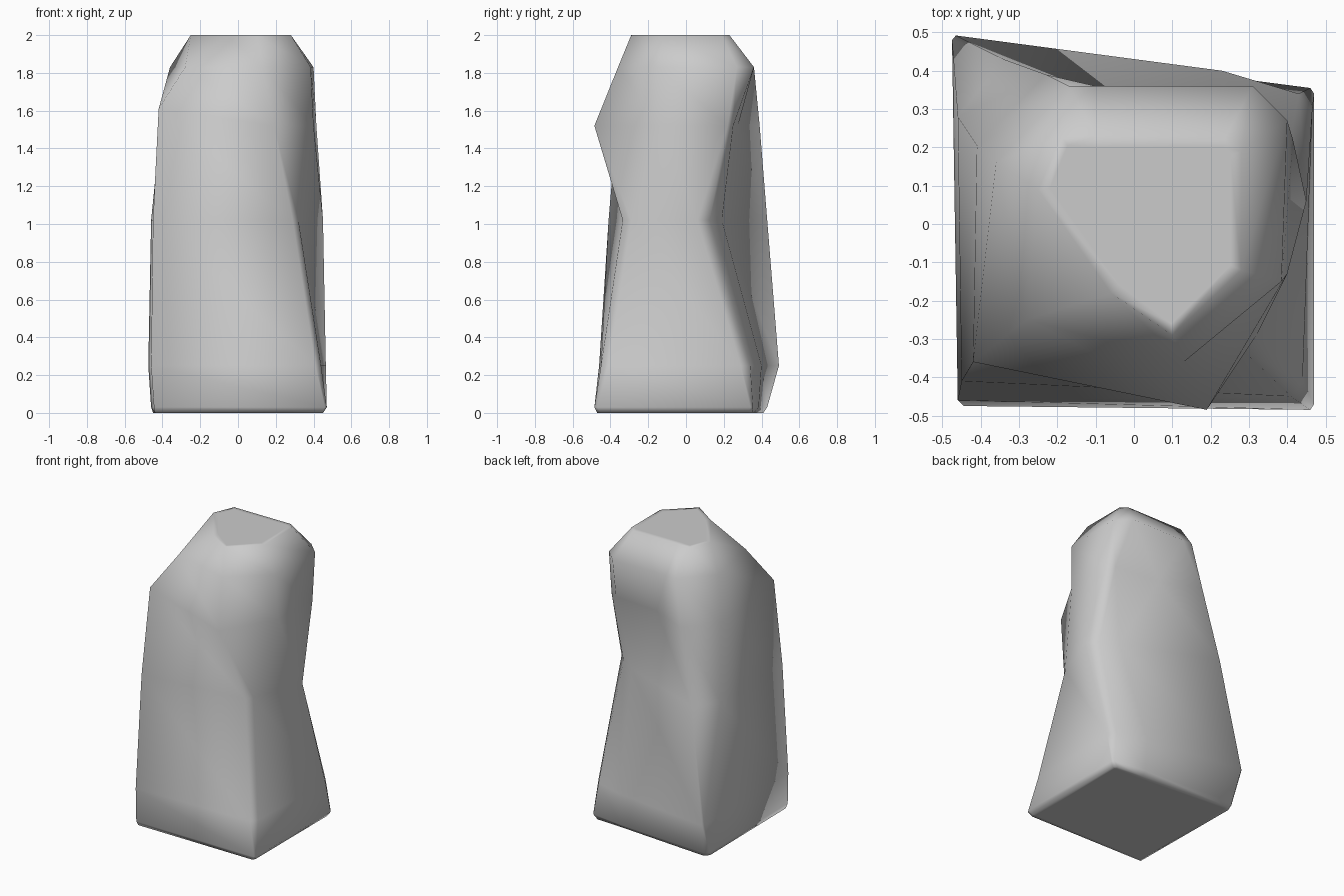
import bpy
import bmesh

cube = bpy.data.objects.get("Cube")
if cube:
    bpy.data.objects.remove(cube, do_unlink=True)

# One plain stone colour
stone = bpy.data.materials.new("grey stone")
stone.use_nodes = True
grey = (0.6, 0.6, 0.6, 1)
stone.diffuse_color = grey
shader = next(n for n in stone.node_tree.nodes if n.type == "BSDF_PRINCIPLED")
shader.inputs["Base Color"].default_value = grey
shader.inputs["Roughness"].default_value = 0.9

# Cross-sections by height, counter-clockwise: front-left corner, front-right pair,
# back-right pair, back crease, back-left pair
sections = [
    (0.0, [(-.44, -.46), (.44, -.47), (.45, -.45), (.45, .33), (.43, .35), (.23, .36), (-.42, .41), (-.45, .38)]),
    (0.03, [(-.445, -.475), (.46, -.485), (.47, -.47), (.47, .34), (.46, .355), (.23, .385), (-.44, .43), (-.46, .40)]),
    (0.25, [(-.46, -.46), (.41, -.45), (.44, -.41), (.465, .29), (.43, .34), (.23, .40), (-.465, .492), (-.475, .48)]),
    (1.02, [(-.45, -.41), (.29, -.335), (.32, -.29), (.45, .06), (.39, .125), (.28, .19), (-.34, .43), (-.46, .28)]),
    (1.52, [(-.42, -.36), (.19, -.485), (.40, -.13), (.415, .22), (.36, .25), (.03, .275), (-.23, .39), (-.41, .205)]),
    (1.83, [(-.28, -.25), (.13, -.36), (.385, -.15), (.40, .27), (.31, .36), (-.10, .36), (-.17, .36), (-.36, .16)]),
    (2.0, [(-.06, -.18), (.10, -.29), (.28, -.12), (.28, .19), (.24, .23), (-.10, .23), (-.19, .23), (-.25, .09)]),
]

# Skin the sections; each diagonal runs from upper corner to the next lower one
bm = bmesh.new()
rings = [[bm.verts.new((x, y, z)) for x, y in pts] for z, pts in sections]
rings[4][0].co.z = 1.61  # front-left shoulder sits a little higher
for low, high in zip(rings, rings[1:]):
    for i in range(len(low)):
        j = (i + 1) % len(low)
        bm.faces.new((low[i], low[j], high[i]))
        bm.faces.new((low[j], high[j], high[i]))

# Flat ends, inset so that only their rims are softly shaded
ends = [bm.faces.new(rings[0][::-1]), bm.faces.new(rings[-1])]
bmesh.ops.recalc_face_normals(bm, faces=bm.faces)
bmesh.ops.inset_individual(bm, faces=ends, thickness=0.03)
for face in bm.faces:
    face.smooth = True

mesh = bpy.data.meshes.new("rock_pillar")
bm.to_mesh(mesh)
bm.free()
mesh.materials.append(stone)
rock = bpy.data.objects.new("rock_pillar", mesh)
bpy.context.collection.objects.link(rock)
